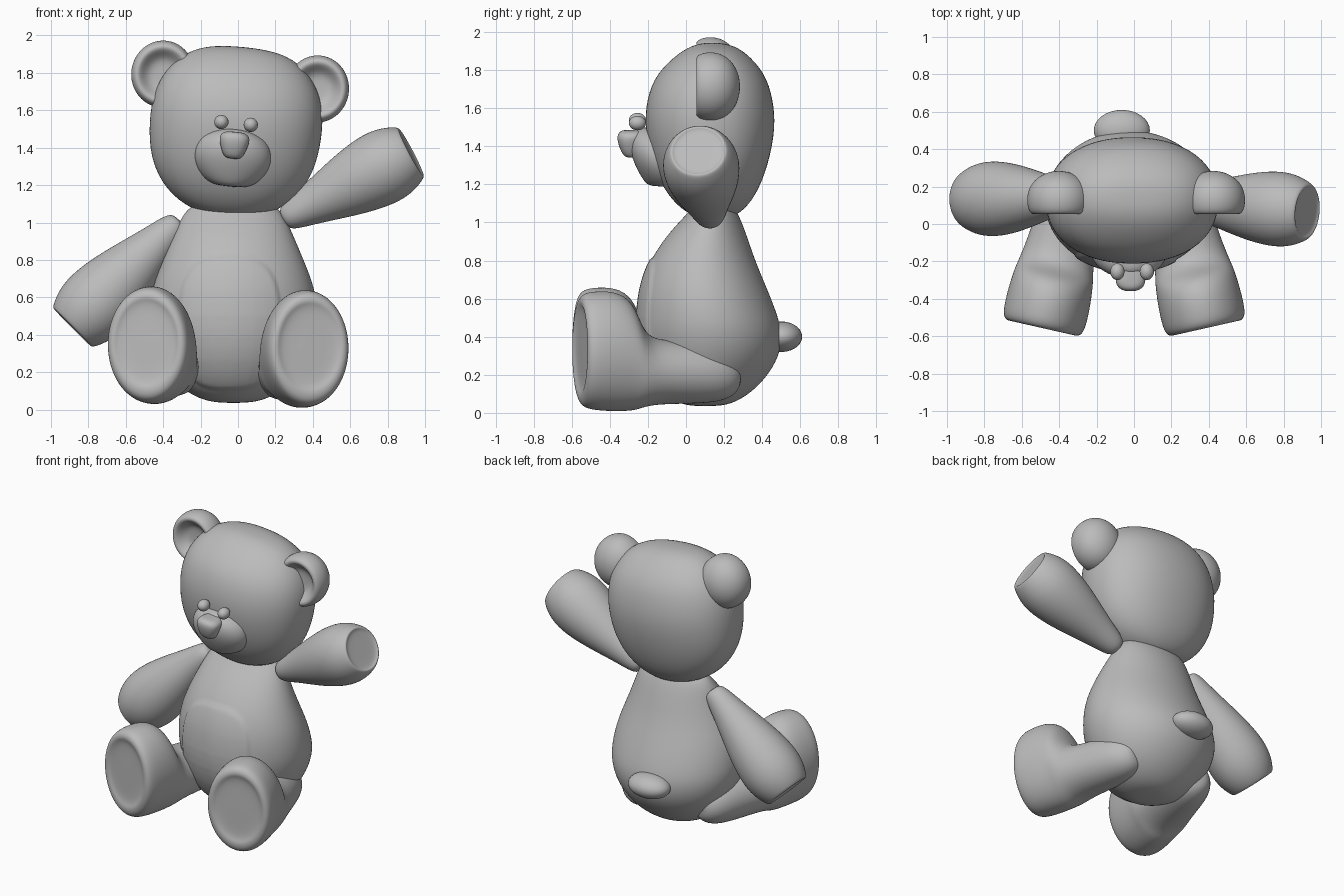
import bpy
from math import cos, sin, tau, radians
from mathutils import Matrix, Vector

if "Cube" in bpy.data.objects:
    bpy.data.objects.remove(bpy.data.objects["Cube"])

GREY = (0.5, 0.5, 0.5, 1)
plush = bpy.data.materials.new("plush_grey")
plush.use_nodes = True
plush.diffuse_color = GREY
plush.node_tree.nodes["Principled BSDF"].inputs["Base Color"].default_value = GREY


def spow(v, e):
    return abs(v) ** e * (1 if v >= 0 else -1)


def loft(name, rings, matrix=Matrix(), power=2.0, levels=2, sides=24):
    """Skin rings of (position on z, half width in x, low y, high y) and smooth them."""
    verts, faces, n = [], [], sides
    for s, hw, lo, hi in rings:
        for i in range(n):
            c, d = (spow(f(tau * i / n), 2 / power) for f in (cos, sin))
            verts.append((hw * c, (lo + hi) / 2 + (hi - lo) / 2 * d, s))
    for r in range(len(rings) - 1):
        for i in range(n):
            j = (i + 1) % n
            faces.append((r * n + i, r * n + j, r * n + n + j, r * n + n + i))
    faces.append(tuple(reversed(range(n))))
    faces.append(tuple(range(len(verts) - n, len(verts))))
    mesh = bpy.data.meshes.new(name)
    mesh.from_pydata(verts, [], faces)
    mesh.materials.append(plush)
    obj = bpy.data.objects.new(name, mesh)
    bpy.context.collection.objects.link(obj)
    bpy.context.view_layer.objects.active = obj
    sub = obj.modifiers.new("smooth", "SUBSURF")
    sub.levels = sub.render_levels = levels
    bpy.ops.object.modifier_apply(modifier=sub.name)
    obj.data.transform(matrix)
    obj.data.shade_smooth()
    return obj


def round_rings(profile):
    return [(s, r, -r, r) for s, r in profile]


def ellipsoid(name, center, radii, matrix=Matrix()):
    bpy.ops.mesh.primitive_uv_sphere_add(segments=32, ring_count=20, radius=1)
    obj = bpy.context.object
    obj.name = obj.data.name = name
    obj.data.materials.append(plush)
    obj.data.transform(matrix @ Matrix.Translation(center) @ Matrix.Diagonal((*radii, 1)))
    obj.data.shade_smooth()


# Body, with a slightly raised tummy patch
body = loft("body", [
    (0.035, 0.06, 0.04, 0.16), (0.05, 0.18, -0.05, 0.26), (0.14, 0.32, -0.16, 0.39),
    (0.28, 0.41, -0.23, 0.49), (0.4, 0.45, -0.255, 0.51), (0.5, 0.46, -0.26, 0.49),
    (0.65, 0.44, -0.245, 0.43), (0.8, 0.38, -0.195, 0.365), (0.95, 0.315, -0.09, 0.315),
    (1.06, 0.265, 0.02, 0.27), (1.12, 0.18, 0.06, 0.22)],
    Matrix.Translation((-0.025, 0, 0)), levels=3)
for v in body.data.vertices:
    if v.co.y < 0:
        d = (abs((v.co.x + 0.045) / 0.275) ** 3 + abs((v.co.z - 0.46) / 0.36) ** 3) ** (1 / 3)
        t = max(0, min(1, (1 - d) / 0.07))
        v.co += v.normal * 0.01 * t * t * (3 - 2 * t)

# Tail
ellipsoid("tail", (-0.065, 0.5, 0.4), (0.15, 0.11, 0.08))

# Head parts share one sideways tilt
pivot = Matrix.Translation((-0.015, 0, 1.48))
tilt = pivot @ Matrix.Rotation(radians(5.5), 4, "Y") @ Matrix.Translation((0, 0, -1.48))
loft("head", [
    (1.035, 0.08, 0.06, 0.24), (1.05, 0.2, 0.0, 0.29), (1.14, 0.345, -0.1, 0.37),
    (1.3, 0.445, -0.18, 0.435), (1.5, 0.47, -0.222, 0.475), (1.65, 0.46, -0.21, 0.46),
    (1.78, 0.41, -0.16, 0.42), (1.89, 0.3, -0.04, 0.32), (1.93, 0.18, 0.04, 0.24),
    (1.94, 0.06, 0.1, 0.17)], tilt, power=2.2)
loft("muzzle", [
    (1.19, 0.06, -0.19, -0.05), (1.21, 0.14, -0.22, 0), (1.3, 0.205, -0.27, 0),
    (1.38, 0.21, -0.297, 0), (1.45, 0.18, -0.29, 0), (1.49, 0.11, -0.255, 0),
    (1.5, 0.04, -0.22, -0.05)], tilt)
loft("nose", [
    (1.34, 0.03, -0.31, -0.25), (1.355, 0.055, -0.335, -0.24), (1.42, 0.078, -0.36, -0.23),
    (1.46, 0.083, -0.362, -0.22), (1.48, 0.06, -0.345, -0.22), (1.485, 0.03, -0.32, -0.24)],
    tilt, power=2.4)

# Ears: cupped in front, domed behind
ear_profile = [(-0.115, 0.03), (-0.11, 0.075), (-0.08, 0.105), (-0.048, 0.132), (-0.06, 0.16),
               (-0.12, 0.175), (-0.19, 0.165), (-0.25, 0.12), (-0.285, 0.04)]
ear_profile.reverse()
for side, label in ((1, "left"), (-1, "right")):
    place = Matrix.Translation((side * 0.415, 0, 1.755)) @ Matrix.Rotation(radians(90), 4, "X")
    loft(label + "_ear", round_rings(ear_profile), tilt @ place @ Matrix.Diagonal((1, 1.06, 1, 1)))
    ellipsoid(label + "_eye", (side * 0.079, -0.255, 1.53), (0.038, 0.045, 0.038), tilt)

# Arms: narrow shoulder, full paw, flat recessed pad
arm_profile = [(0, 0.04), (0.03, 0.075), (0.2, 0.105), (0.4, 0.15), (0.6, 0.19), (0.78, 0.207),
               (0.9, 0.19), (0.97, 0.165), (1, 0.15), (1.003, 0.137), (0.988, 0.128), (0.988, 0.04)]
for label, a, b in (("left", (0.24, 0.13, 1.015), (0.925, 0.065, 1.375)),
                    ("right", (-0.31, 0.15, 1.01), (-0.885, 0.13, 0.44))):
    a, b = Vector(a), Vector(b)
    axis = b - a
    frame = Matrix.Translation(a) @ axis.to_track_quat("Z", "Y").to_matrix().to_4x4()
    rings = round_rings([(t * axis.length, r) for t, r in arm_profile])
    loft(label + "_arm", rings, frame)

# Legs: thigh, upright foot and recessed sole pad
leg_rings = [
    (-0.86, 0.06, 0.13, 0.25), (-0.82, 0.11, 0.08, 0.31), (-0.74, 0.15, 0.05, 0.355),
    (-0.6, 0.17, 0.042, 0.372), (-0.45, 0.185, 0.04, 0.375), (-0.36, 0.2, 0.03, 0.4),
    (-0.31, 0.21, 0.012, 0.48), (-0.27, 0.217, 0.003, 0.59), (-0.19, 0.225, 0.0, 0.635),
    (-0.1, 0.228, 0.004, 0.638), (-0.03, 0.224, 0.015, 0.63), (0.0, 0.205, 0.045, 0.605),
    (0.004, 0.175, 0.095, 0.57), (-0.014, 0.155, 0.12, 0.545), (-0.012, 0.04, 0.25, 0.41)]
for label, side, x, lift in (("left", 1, 0.385, 0.005), ("right", -1, -0.49, 0.025)):
    d = Vector((side * 0.22, -0.975, 0)).normalized()
    up = Vector((0, 0, 1))
    frame = Matrix((up.cross(d), up, d)).transposed().to_4x4()
    loft(label + "_leg", leg_rings, Matrix.Translation((x, -0.555, lift)) @ frame)
